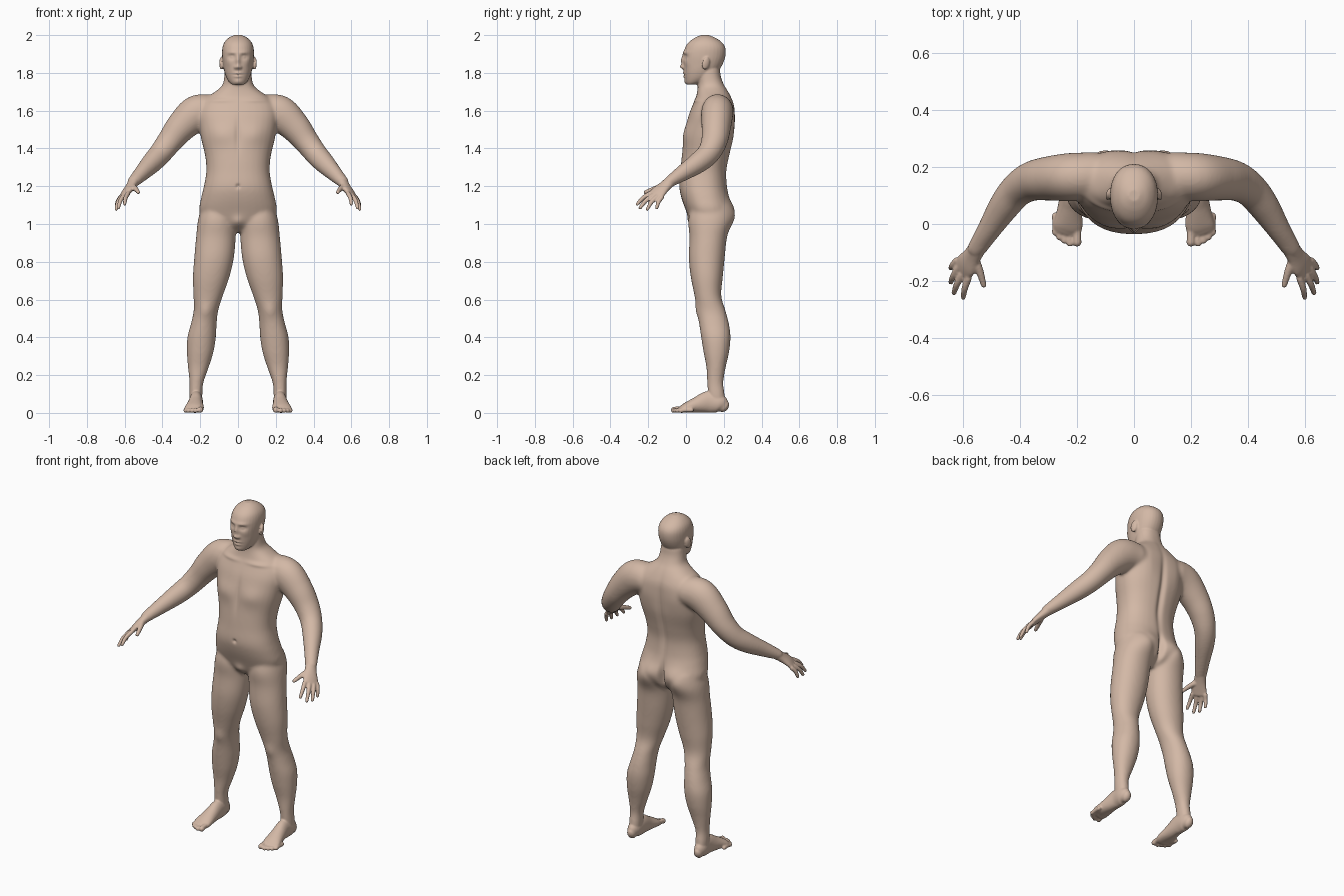
import bpy, bmesh, math
from mathutils import Vector, Matrix

SEG = 32


def spline(rows, n=6):
    """Catmull-Rom interpolation of section rows."""
    out = []
    for i in range(len(rows) - 1):
        a, b, c, d = rows[max(i - 1, 0)], rows[i], rows[i + 1], rows[min(i + 2, len(rows) - 1)]
        for k in range(n):
            t = k / n
            out.append([0.5 * (2 * q + (r - p) * t + (2 * p - 5 * q + 4 * r - s) * t * t
                               + (3 * q - p - 3 * r + s) * t ** 3) for p, q, r, s in zip(a, b, c, d)])
    out.append(list(rows[-1]))
    return out


def skin(bm, rings, side=1):
    """Closed loft through rings of points, optionally mirrored in x."""
    vs = [[bm.verts.new((p[0] * side, p[1], p[2])) for p in r] for r in rings]
    for a, b in zip(vs, vs[1:]):
        for i in range(SEG):
            j = (i + 1) % SEG
            bm.faces.new((a[i], a[j], b[j], b[i]))
    bm.faces.new(vs[0][::-1])
    bm.faces.new(vs[-1])


def stack(bm, rows, sides=(1,), p=2.3):
    """Horizontal superellipse sections: z, x0, x1, y0, y1."""
    rings = []
    for z, x0, x1, y0, y1 in spline(rows):
        ring = []
        for i in range(SEG):
            c, s = math.cos(math.tau * i / SEG), math.sin(math.tau * i / SEG)
            ring.append(((x0 + x1) / 2 + (x1 - x0) / 2 * math.copysign(abs(c) ** (2 / p), c),
                         (y0 + y1) / 2 + (y1 - y0) / 2 * math.copysign(abs(s) ** (2 / p), s), z))
        rings.append(ring)
    for s in sides:
        skin(bm, rings, s)


def tube(bm, rows, wide):
    """Round-ended mirrored tube: x, y, z, wide radius, thin radius."""
    rows = spline(rows)
    P = [Vector(r[:3]) for r in rows]
    T = [(P[min(i + 1, len(P) - 1)] - P[max(i - 1, 0)]).normalized() for i in range(len(P))]
    secs = [(p, t, r[3], r[4]) for p, t, r in zip(P, T, rows)]
    ends = [[], []]
    for e, sgn in ((0, -1), (-1, 1)):
        p, t, a, b = secs[e]
        for deg in (30, 58, 82):
            s, c = math.sin(math.radians(deg)), math.cos(math.radians(deg))
            ends[e].append((p + t * sgn * s * min(a, b), t, a * c, b * c))
    secs = ends[0][::-1] + secs + ends[1]
    rings = []
    for p, t, a, b in secs:
        v = (Vector(wide) - t * t.dot(Vector(wide))).normalized()
        u = t.cross(v)
        rings.append([p + v * a * math.cos(math.tau * i / SEG) + u * b * math.sin(math.tau * i / SEG)
                      for i in range(SEG)])
    for s in (1, -1):
        skin(bm, rings, s)


def fuse(bm, name, voxel, iterations):
    """Merge overlapping forms into one continuous smoothed skin."""
    me = bpy.data.meshes.new(name)
    bm.to_mesh(me)
    bm.free()
    ob = bpy.data.objects.new(name, me)
    bpy.context.collection.objects.link(ob)
    m = ob.modifiers.new("Remesh", 'REMESH')
    m.mode, m.voxel_size = 'VOXEL', voxel
    m = ob.modifiers.new("Smooth", 'SMOOTH')
    m.factor, m.iterations = 0.5, iterations
    dg = bpy.context.evaluated_depsgraph_get()
    new = bpy.data.meshes.new_from_object(ob.evaluated_get(dg))
    ob.modifiers.clear()
    ob.data = new
    return ob


def sculpt(me, strokes):
    """Symmetric soft strokes: side (-1 front, 1 back), x, z, rx, rz, depth."""
    normals = [v.normal.y for v in me.vertices]
    for v, ny in zip(me.vertices, normals):
        x, z = abs(v.co.x), v.co.z
        if x > 0.3:
            continue
        dy = 0
        for side, sx, sz, rx, rz, d in strokes:
            if ny * side > 0:
                q = ((x - sx) / rx) ** 2 + ((z - sz) / rz) ** 2
                if q < 6:
                    dy += side * d * math.exp(-q) * min(1, abs(ny) * 1.5)
        v.co.y += dy


# Torso and neck
bm = bmesh.new()
torso = [(.96, .10, .07, .17), (1.0, .17, .03, .22), (1.07, .205, .0, .238), (1.14, .195, -.025, .227),
         (1.2, .181, -.036, .218), (1.28, .168, -.03, .215), (1.36, .174, -.023, .230),
         (1.45, .195, -.012, .250), (1.52, .206, .0, .256), (1.58, .212, .015, .257),
         (1.63, .20, .035, .254), (1.67, .165, .052, .24), (1.705, .115, .06, .222),
         (1.735, .083, .062, .203), (1.78, .073, .06, .185), (1.83, .07, .05, .18)]
stack(bm, [(z, -h, h, a, b) for z, h, a, b in torso])

# Legs
stack(bm, [(1.1, .03, .19, .03, .22), (1.02, .012, .212, .012, .24), (.93, .012, .222, .018, .217),
           (.82, .022, .232, .015, .205), (.72, .045, .239, .025, .195), (.62, .08, .236, .045, .187),
           (.54, .105, .235, .06, .21), (.47, .113, .25, .07, .228), (.40, .117, .268, .08, .236),
           (.32, .13, .271, .093, .228), (.24, .155, .265, .108, .21), (.16, .183, .257, .112, .198),
           (.10, .188, .258, .115, .205), (.05, .19, .256, .12, .21)], (1, -1), 2.1)

# Arms
tube(bm, [(.14, .17, 1.60, .085, .08), (.22, .165, 1.585, .096, .085), (.30, .16, 1.515, .082, .078),
          (.36, .15, 1.44, .068, .07), (.41, .12, 1.375, .061, .061), (.455, .065, 1.325, .056, .055),
          (.51, -.02, 1.268, .043, .042), (.555, -.09, 1.222, .03, .034)], (0, 0, 1))
base = fuse(bm, "body_base", .008, 12)

bm = bmesh.new()
bm.from_mesh(base.data)
bpy.data.objects.remove(base)

# Head and ears
head = [(1.738, .03, .005, .05), (1.75, .045, -.002, .09), (1.775, .061, -.008, .14),
        (1.81, .073, -.012, .172), (1.85, .08, -.014, .196), (1.89, .084, -.016, .209),
        (1.93, .083, -.006, .209), (1.96, .073, .012, .192), (1.985, .05, .045, .157),
        (2.0, .02, .08, .12)]
stack(bm, [(z, -h, h, a, b) for z, h, a, b in head], p=2.15)
for s in (1, -1):
    tilt = Matrix.Rotation(-.25, 4, 'X') @ Matrix.Rotation(.35 * s, 4, 'Z')
    bmesh.ops.create_uvsphere(bm, u_segments=20, v_segments=14, radius=1,
                              matrix=Matrix.Translation((.088 * s, .105, 1.85)) @ tilt
                              @ Matrix.Diagonal((.010, .021, .034, 1)))

# Palms and fingers
across = (.045, .075, -.02)
tube(bm, [(.548, -.08, 1.228, .031, .029), (.568, -.112, 1.2, .035, .023),
          (.588, -.142, 1.173, .044, .019), (.602, -.158, 1.153, .044, .015)], across)
fingers = [((.582, -.19, 1.162), (.600, -.258, 1.105)), ((.605, -.178, 1.15), (.633, -.243, 1.085)),
           ((.618, -.154, 1.144), (.644, -.205, 1.078)), ((.622, -.128, 1.142), (.644, -.155, 1.085))]
for k, e in fingers:
    a, b = Vector(k), Vector(e)
    mid = (a + b) / 2 + Vector((.004, -.003, .005))
    tube(bm, [(*a, .0125, .0125), (*mid, .0115, .0115), (*b, .009, .009)], (1, 0, 0))
tube(bm, [(.562, -.12, 1.2, .019, .017), (.543, -.165, 1.187, .014, .014),
          (.528, -.215, 1.168, .010, .010)], (0, 0, 1))

# Feet and toes
tube(bm, [(.224, .2, .036, .026, .035), (.224, .175, .05, .036, .05), (.222, .12, .058, .036, .058),
          (.226, .06, .043, .042, .043), (.231, .0, .027, .051, .027), (.236, -.022, .019, .049, .019)],
     (1, 0, 0))
for x, tip, r in ((.2, -.08, .016), (.225, -.08, .012), (.244, -.07, .012), (.262, -.058, .012),
                  (.277, -.041, .012)):
    tube(bm, [(x, tip + .07, r * 1.3, r, r), (x, tip + .035, r * 1.25, r * .85, r * .9),
              (x, tip + r, r, r, r)], (1, 0, 0))

body = fuse(bm, "human_figure", .005, 3)

# Face, chest, back and knee detail
sculpt(body.data, [
    (-1, .033, 1.885, .019, .013, -.012), (-1, .033, 1.884, .011, .007, .006),
    (-1, .03, 1.908, .03, .010, .005), (-1, 0, 1.862, .011, .03, .012),
    (-1, 0, 1.832, .013, .012, .014), (-1, .014, 1.829, .008, .008, .007),
    (-1, 0, 1.799, .022, .006, .006), (-1, 0, 1.781, .018, .006, .006),
    (-1, 0, 1.790, .023, .003, -.004), (-1, 0, 1.752, .02, .014, .006),
    (-1, .052, 1.853, .02, .02, .004),
    (-1, .09, 1.475, .07, .055, .012), (-1, 0, 1.47, .016, .09, -.007),
    (-1, 0, 1.2, .011, .011, -.009), (-1, .10, 1.655, .07, .012, .006),
    (-1, 0, 1.01, .03, .03, .012), (-1, .17, .54, .035, .04, .008),
    (1, 0, 1.4, .018, .2, -.014), (1, .1, 1.55, .06, .09, .008),
    (1, .09, 1.065, .07, .065, .026), (1, 0, 1.05, .016, .07, -.03)])

mat = bpy.data.materials.new("skin")
mat.diffuse_color = (.65, .48, .38, 1)
body.data.materials.clear()
body.data.materials.append(mat)
for p in body.data.polygons:
    p.use_smooth = True
    p.material_index = 0
body.data.update()
